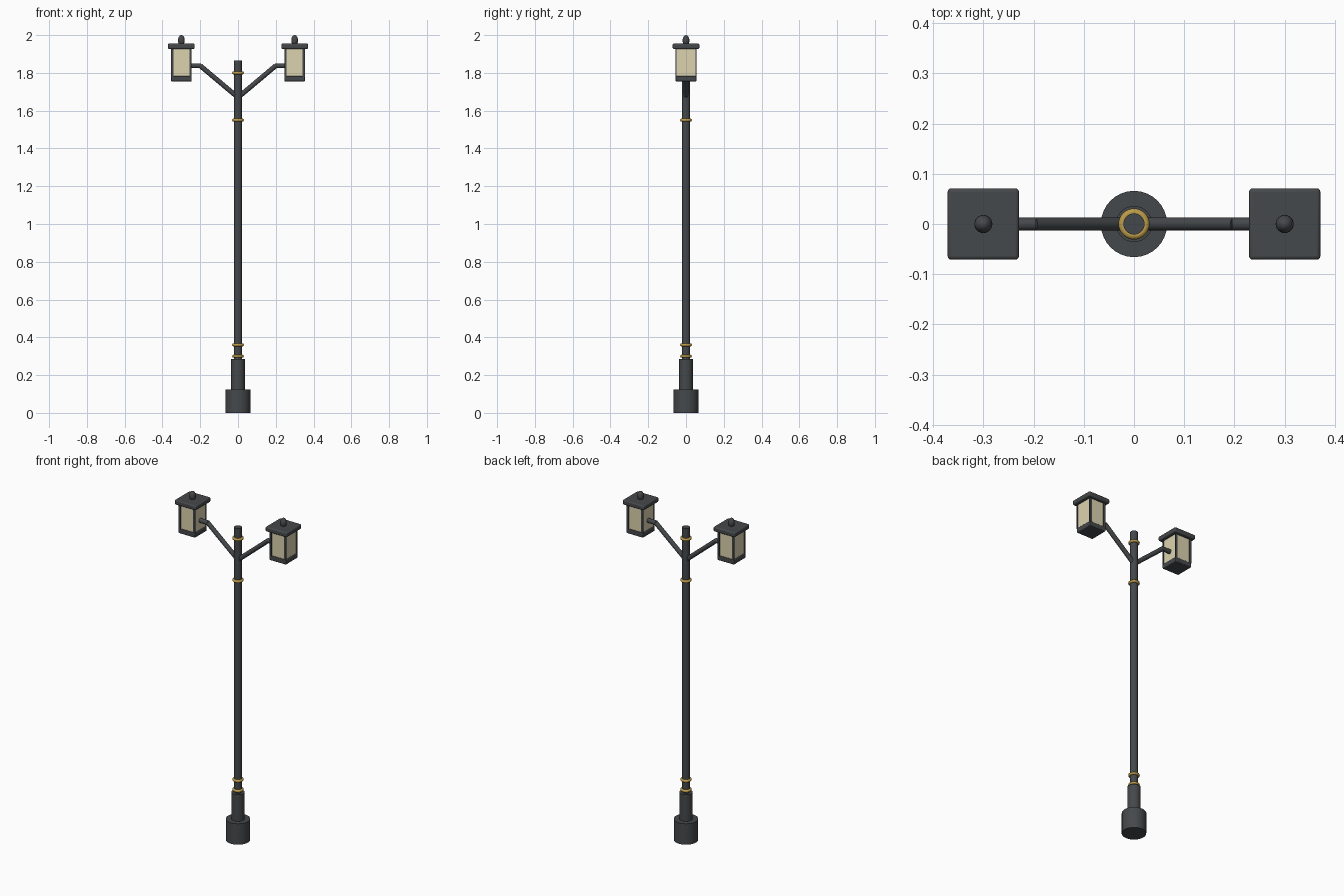
import bpy
import math
from mathutils import Vector

cube = bpy.data.objects.get("Cube")
if cube:
    bpy.data.objects.remove(cube)


def material(name, colour):
    mat = bpy.data.materials.new(name)
    mat.use_nodes = True
    mat.diffuse_color = (*colour, 1)
    bsdf = next(n for n in mat.node_tree.nodes if n.type == 'BSDF_PRINCIPLED')
    bsdf.inputs["Base Color"].default_value = (*colour, 1)
    return mat


IRON = material("dark_iron", (0.06, 0.065, 0.07))
BRASS = material("brass", (0.5, 0.33, 0.07))
GLASS = material("cream_glass", (0.72, 0.65, 0.43))


def finish(name, mat):
    obj = bpy.context.object
    obj.name = name
    obj.data.materials.append(mat)
    bpy.ops.object.shade_smooth_by_angle(angle=math.radians(40))
    return obj


def rod(name, start, end, radius, sides=32):
    a, b = Vector(start), Vector(end)
    bpy.ops.mesh.primitive_cylinder_add(
        vertices=sides, radius=radius, depth=(b - a).length, location=(a + b) / 2,
        rotation=(b - a).to_track_quat('Z', 'Y').to_euler())
    return finish(name, IRON)


def box(name, centre, size, mat=IRON, bevel=0):
    bpy.ops.mesh.primitive_cube_add(size=1, location=centre)
    obj = bpy.context.object
    obj.scale = size
    bpy.ops.object.transform_apply(location=False, rotation=False, scale=True)
    finish(name, mat)
    if bevel:
        mod = obj.modifiers.new("Bevel", 'BEVEL')
        mod.width = bevel
        mod.segments = 3
    return obj


# Base and column
rod("base", (0, 0, 0), (0, 0, 0.125), 0.066)
rod("pedestal", (0, 0, 0.12), (0, 0, 0.285), 0.036)
rod("column", (0, 0, 0.28), (0, 0, 1.865), 0.021)

# Brass rings
for i, z in enumerate((0.30, 0.36, 1.55, 1.80)):
    bpy.ops.mesh.primitive_torus_add(
        major_radius=0.023, minor_radius=0.008, major_segments=32,
        minor_segments=12, location=(0, 0, z))
    finish(f"brass_ring_{i + 1}", BRASS)

# Matching arm and lantern on each side
for side, s in (("left", 1), ("right", -1)):
    x = s * 0.30
    rod(f"{side}_diagonal_arm", (0, 0, 1.67), (s * 0.2, 0, 1.838), 0.013, 16)
    rod(f"{side}_level_arm", (s * 0.195, 0, 1.838), (s * 0.255, 0, 1.838), 0.013, 16)

    box(f"{side}_lantern_floor", (x, 0, 1.769), (0.11, 0.11, 0.028), bevel=0.004)
    box(f"{side}_lantern_glass", (x, 0, 1.855), (0.1, 0.1, 0.15), GLASS)
    box(f"{side}_lantern_roof", (x, 0, 1.941), (0.142, 0.142, 0.028), bevel=0.007)

    # Corner posts
    for i, (px, py) in enumerate(((1, 1), (1, -1), (-1, 1), (-1, -1))):
        box(f"{side}_lantern_post_{i + 1}",
            (x + px * 0.0485, py * 0.052, 1.855), (0.013, 0.006, 0.15))

    # Finial
    bpy.ops.mesh.primitive_uv_sphere_add(
        segments=24, ring_count=12, radius=1, location=(x, 0, 1.972))
    bpy.context.object.scale = (0.018, 0.018, 0.028)
    bpy.ops.object.transform_apply(location=False, rotation=False, scale=True)
    finish(f"{side}_finial", IRON)
